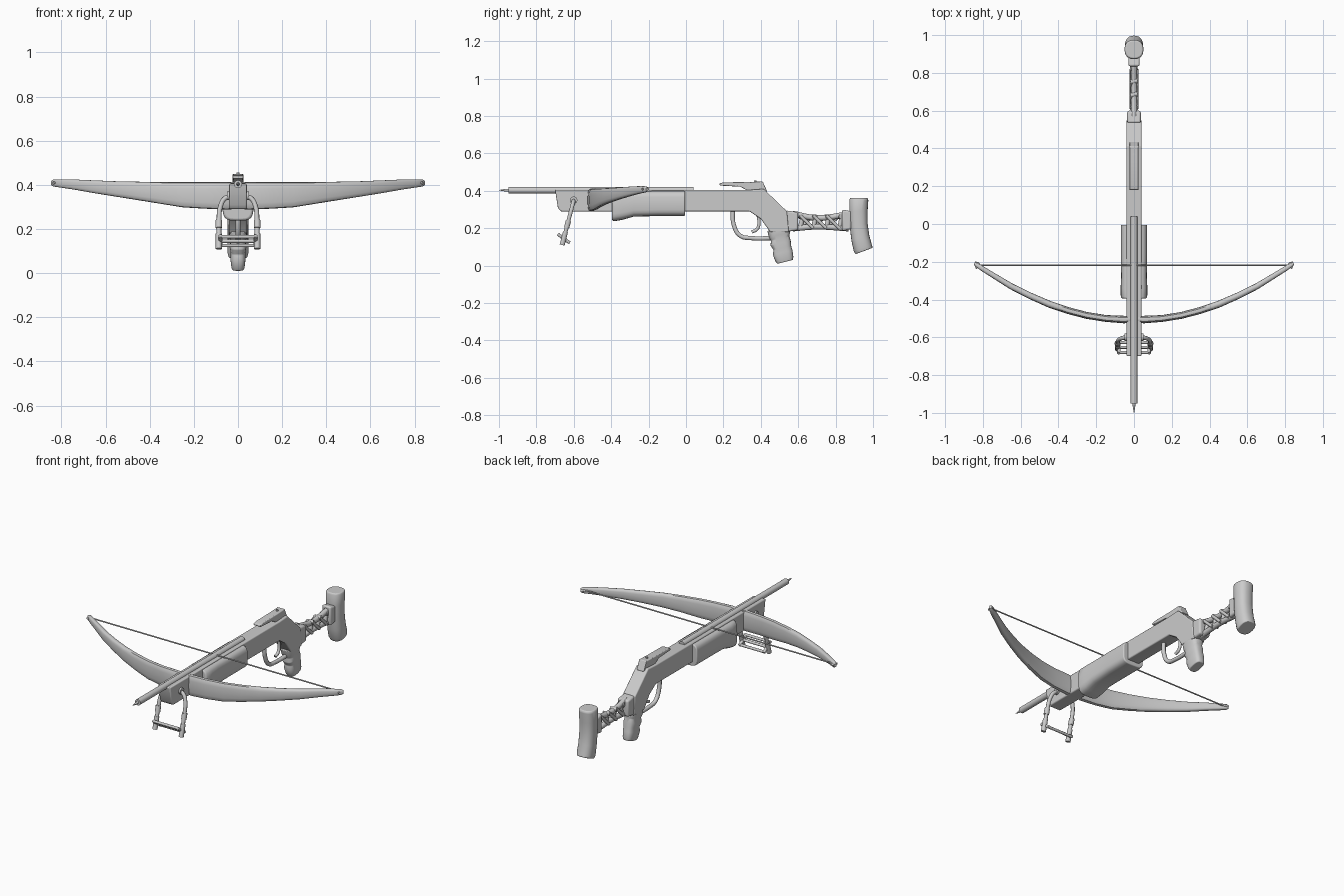
import bpy, bmesh, math
from mathutils import Vector

if "Cube" in bpy.data.objects:
    bpy.data.objects.remove(bpy.data.objects["Cube"])

grey = bpy.data.materials.new("plain_grey")
grey.use_nodes = True
grey.diffuse_color = (0.6, 0.6, 0.6, 1)
grey.node_tree.nodes["Principled BSDF"].inputs["Base Color"].default_value = (0.6, 0.6, 0.6, 1)


def finish(obj, angle=40):
    obj.data.materials.clear()
    obj.data.materials.append(grey)
    bpy.ops.object.select_all(action="DESELECT")
    obj.select_set(True)
    bpy.context.view_layer.objects.active = obj
    bpy.ops.object.shade_smooth_by_angle(angle=math.radians(angle))
    return obj


def from_bmesh(name, bm, bevel=0.0):
    bmesh.ops.recalc_face_normals(bm, faces=bm.faces)
    mesh = bpy.data.meshes.new(name)
    bm.to_mesh(mesh)
    bm.free()
    obj = bpy.data.objects.new(name, mesh)
    bpy.context.collection.objects.link(obj)
    if bevel:
        mod = obj.modifiers.new("soft_edges", "BEVEL")
        mod.width, mod.segments, mod.limit_method = bevel, 3, "ANGLE"
    return finish(obj)


def prism(name, profile, half, bevel=0.0):
    """Side profile of (y, z) points given a width along x."""
    bm = bmesh.new()
    face = bm.faces.new([bm.verts.new((-half, y, z)) for y, z in profile])
    ext = bmesh.ops.extrude_face_region(bm, geom=[face])
    moved = [v for v in ext["geom"] if isinstance(v, bmesh.types.BMVert)]
    bmesh.ops.translate(bm, verts=moved, vec=(2 * half, 0, 0))
    return from_bmesh(name, bm, bevel)


def ring(center, u, v, power=2, n=24):
    """Superellipse cross-section spanned by half-axes u and v."""
    pts = []
    for i in range(n):
        a = 2 * math.pi * i / n
        c, s = math.cos(a), math.sin(a)
        pts.append(Vector(center)
                   + Vector(u) * math.copysign(abs(c) ** (2 / power), c)
                   + Vector(v) * math.copysign(abs(s) ** (2 / power), s))
    return pts


def loft(name, rings, bevel=0.0):
    bm = bmesh.new()
    loops = [[bm.verts.new(p) for p in r] for r in rings]
    n = len(loops[0])
    for a, b in zip(loops, loops[1:]):
        for i in range(n):
            bm.faces.new((a[i], a[(i + 1) % n], b[(i + 1) % n], b[i]))
    bm.faces.new(loops[0])
    bm.faces.new(loops[-1])
    return from_bmesh(name, bm, bevel)


def tube(name, points, radius):
    curve = bpy.data.curves.new(name, "CURVE")
    curve.dimensions = "3D"
    curve.bevel_depth = radius
    curve.bevel_resolution = 3
    curve.resolution_u = 6
    curve.use_fill_caps = True
    spline = curve.splines.new("BEZIER")
    spline.bezier_points.add(len(points) - 1)
    for bp, p in zip(spline.bezier_points, points):
        bp.co = p
        bp.handle_left_type = bp.handle_right_type = "AUTO"
    obj = bpy.data.objects.new(name, curve)
    bpy.context.collection.objects.link(obj)
    bpy.ops.object.select_all(action="DESELECT")
    obj.select_set(True)
    bpy.context.view_layer.objects.active = obj
    bpy.ops.object.convert(target="MESH")
    return finish(bpy.context.object)


# Main body, narrow fore-end and sloped wrist
prism("body", [(-.70, .405), (-.685, .31), (-.67, .29), (.34, .29), (.40, .25), (.45, .18),
               (.55, .18), (.54, .29), (.415, .41), (.34, .405)], .04, .006)

# Rounded wooden handguard: (y, bottom, half width)
loft("handguard", [ring((0, y, (.40 + lo) / 2), (w, 0, 0), (0, 0, (.40 - lo) / 2), 4)
                   for y, lo, w in [(-.395, .242, .064), (-.385, .237, .07), (-.34, .245, .071),
                                    (-.28, .262, .068), (-.15, .265, .07), (-.005, .265, .07)]], .006)

# Round rail with the bolt point ahead of it
loft("rail", [ring((0, y, .403), (.018, 0, 0), (0, 0, .018)) for y in (-.95, .04)])
loft("bolt_tip", [ring((0, y, .403), (r, 0, 0), (0, 0, r), n=12)
                  for y, r in [(-.94, .008), (-.965, .007), (-1, .001)]])

# Rear sight plate
prism("sight", [(.18, .428), (.18, .44), (.20, .445), (.34, .447), (.41, .45), (.435, .395),
                (.33, .40), (.29, .422)], .024, .004)
loft("sight_stud", [ring((0, .37, z), (.007, 0, 0), (0, .007, 0), n=12) for z in (.44, .455)])

# Bow limbs: (x, y, bottom, top, thickness)
limb = [(.02, -.503, .29, .408, .034), (.05, -.506, .288, .412, .04), (.15, -.50, .292, .411, .036),
        (.25, -.484, .298, .411, .036), (.35, -.458, .314, .412, .036), (.45, -.424, .33, .414, .036),
        (.55, -.38, .346, .416, .034), (.65, -.33, .362, .42, .032), (.74, -.275, .378, .424, .028),
        (.80, -.238, .387, .425, .026), (.835, -.215, .392, .424, .022), (.845, -.208, .398, .418, .012)]
for side, label in ((1, "left"), (-1, "right")):
    rings = []
    for i, (x, y, lo, hi, t) in enumerate(limb):
        a, b = limb[max(i - 1, 0)], limb[min(i + 1, len(limb) - 1)]
        across = Vector((a[1] - b[1], b[0] - a[0], 0)).normalized() * t / 2
        across.x *= side
        rings.append(ring((side * x, y, (lo + hi) / 2), across, (0, 0, (hi - lo) / 2), 3, 16))
    loft(label + "_limb", rings)
    tube(label + "_string_loop", [(side * .838, -.235, .408), (side * .82, -.215, .41),
                                  (side * .842, -.203, .408)], .006)
tube("bowstring", [(-.835, -.218, .41), (.835, -.218, .41)], .004)

# Foot stirrup swinging from a pivot on the fore-end


def swing(x, z):
    return (x, -.6 - (.35 - z) * .26, z)


for side, label in ((1, "left"), (-1, "right")):
    tube(label + "_stirrup_arm", [swing(side * x, z) for x, z in
                                  [(.03, .35), (.06, .338), (.08, .30), (.086, .24), (.086, .15)]], .011)
    tube(label + "_stirrup_sleeve", [swing(side * .087, .24), swing(side * .087, .205)], .015)
    tube(label + "_stirrup_foot", [swing(side * .087, .18), swing(side * .087, .11)], .014)
    tube(label + "_stirrup_cross", [(side * .08, -.685, .168), (side * .08, -.622, .122)], .009)
for i, (y, z) in enumerate([(-.68, .165), (-.653, .145), (-.627, .125)]):
    tube(f"stirrup_bar_{i + 1}", [(-.085, y, z), (.085, y, z)], .008)
tube("stirrup_pivot", [(-.05, -.6, .35), (.05, -.6, .35)], .02)

# Trigger and its guard
tube("trigger_guard", [(0, .25, .30), (0, .255, .22), (0, .29, .16), (0, .35, .147), (0, .46, .147)], .012)
tube("trigger", [(0, .375, .30), (0, .39, .235), (0, .38, .195), (0, .352, .18)], .009)

# Pistol grip with finger swells: (y, z, half depth, half width)
loft("grip", [ring((0, y, z), (w, 0, 0), (0, d, d * .25), 3)
              for y, z, d, w in [(.49, .20, .055, .04), (.50, .165, .056, .04), (.503, .145, .049, .034),
                                 (.506, .12, .054, .038), (.515, .095, .047, .033), (.517, .07, .052, .035),
                                 (.526, .035, .048, .031), (.53, .02, .042, .028)]], .004)

# Skeleton stock: collars, twin rails and crossed lacing
for name, y0, y1, lo, hi, w in [("front_collar", .535, .60, .18, .295, .036),
                                ("rear_collar", .835, .885, .185, .30, .03)]:
    prism(name, [(y0, lo), (y1, lo + .01), (y1, hi - .01), (y0, hi)], w, .01)
for label, zs in (("upper", (.278, .255, .275)), ("lower", (.198, .208, .198))):
    tube(label + "_stock_rail", [(0, y, z) for y, z in zip((.57, .70, .87), zs)], .016)
stations = [.61, .68, .75, .82]
for i, y in enumerate(stations):
    tube(f"stock_rung_{i + 1}", [(0, y, .20), (0, y + .015, .265)], .013)
    tube(f"stock_wrap_{i + 1}", [(-.018, y, .262), (.018, y + .01, .262)], .013)
for i, (a, b) in enumerate(zip(stations, stations[1:])):
    for x, za, zb in ((.014, .268, .2), (-.014, .2, .268)):
        tube(f"stock_lacing_{i + 1}", [(x, a, za), (x, b, zb)], .009)

# Curved shoulder pad: (y, z, half depth, half width, tilt)
loft("shoulder_pad", [ring((0, y, z), (w, 0, 0), (0, d, tilt), 2.4)
                      for y, z, d, w, tilt in [(.924, .362, .046, .045, 0), (.924, .352, .051, .05, 0),
                                               (.922, .29, .049, .048, .002), (.923, .22, .048, .047, .006),
                                               (.932, .15, .048, .047, .012), (.945, .095, .049, .048, .016),
                                               (.952, .078, .046, .044, .017)]], .004)
